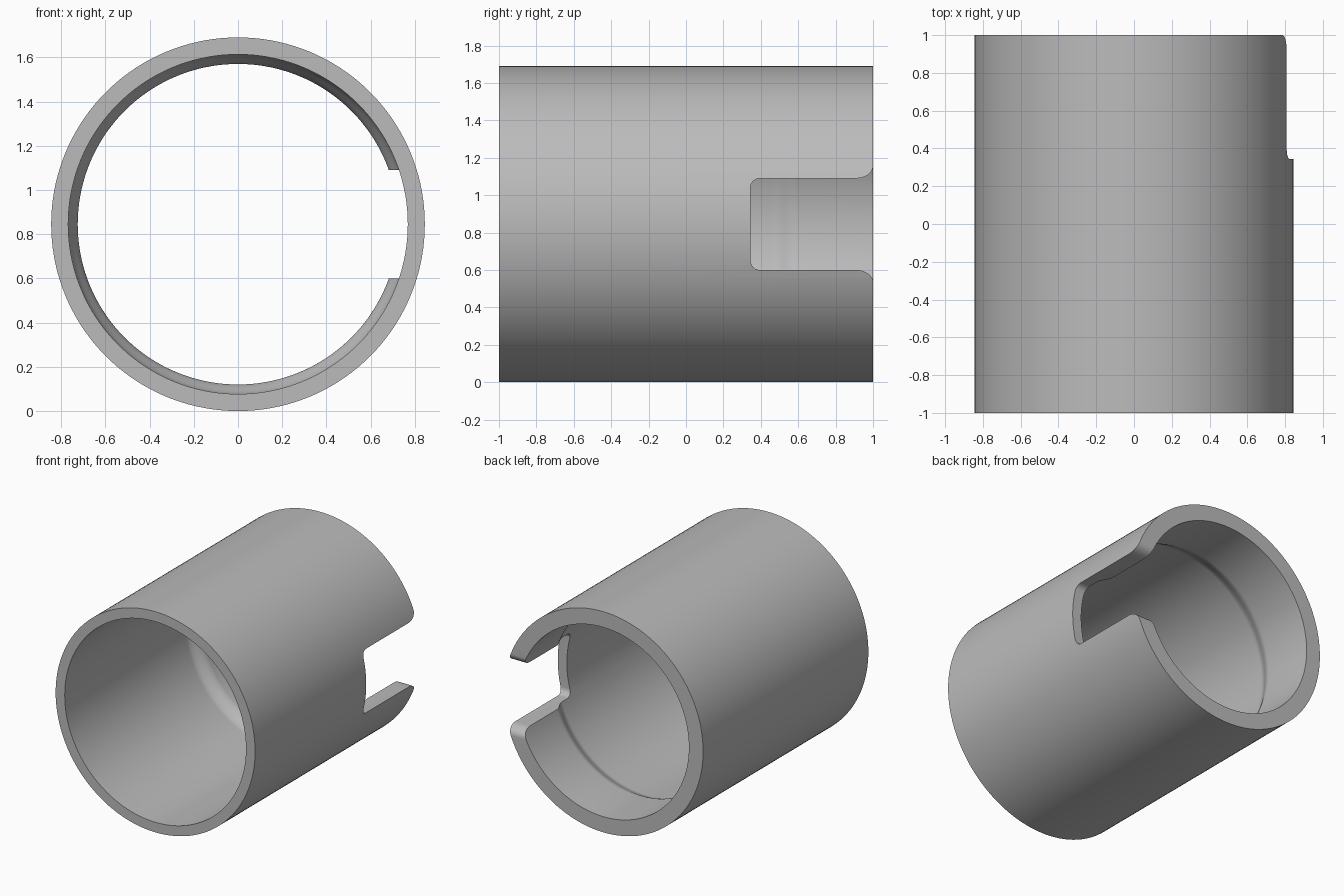
import bpy, bmesh
from math import sin, cos, pi, radians
from mathutils import Matrix, Vector

if "Cube" in bpy.data.objects:
    bpy.data.objects.remove(bpy.data.objects["Cube"], do_unlink=True)

OUTER, BORE, LIP = 0.845, 0.768, 0.725   # sleeve radii
STEP_START, STEP_END = 0.46, 0.59        # blend from wide bore to narrow lip
SEGMENTS = 144


def make_object(name, bm):
    bmesh.ops.recalc_face_normals(bm, faces=bm.faces)
    mesh = bpy.data.meshes.new(name)
    bm.to_mesh(mesh)
    bm.free()
    obj = bpy.data.objects.new(name, mesh)
    bpy.context.collection.objects.link(obj)
    return obj


def arc(cy, cz, ry, rz, start, end, steps=10):
    angles = [radians(start + (end - start) * i / steps) for i in range(steps + 1)]
    return [(cy + ry * cos(a), cz + rz * sin(a)) for a in angles]


# Sleeve: wall section (radius, y) turned around the y axis
section = [(OUTER, 1), (OUTER, -1), (BORE, -1)]
for i in range(13):
    t = i / 12
    blend = (1 - cos(pi * t)) / 2
    section.append((BORE + (LIP - BORE) * blend, STEP_START + (STEP_END - STEP_START) * t))
section.append((LIP, 1))

bm = bmesh.new()
rings = []
for i in range(SEGMENTS):
    a = 2 * pi * i / SEGMENTS
    rings.append([bm.verts.new((r * cos(a), y, OUTER + r * sin(a))) for r, y in section])
for i, ring in enumerate(rings):
    following = rings[(i + 1) % SEGMENTS]
    for j in range(len(section)):
        k = (j + 1) % len(section)
        bm.faces.new((ring[j], ring[k], following[k], following[j]))
sleeve = make_object("sleeve", bm)

# Slot cutter: rounded inner corners and a flared mouth, mirrored about mid height
HALF, END, ROUND = 0.245, 0.345, 0.05
FLARE_Y, FLARE_Z = 0.09, 0.066
upper = arc(END + ROUND, HALF - ROUND, ROUND, ROUND, 180, 90)
upper += arc(1 - FLARE_Y, HALF + FLARE_Z, FLARE_Y, FLARE_Z, -90, 0)
upper.append((1.1, HALF + FLARE_Z))
outline = upper + [(y, -z) for y, z in reversed(upper)]

bm = bmesh.new()
face = bm.faces.new([bm.verts.new((0.3, y, OUTER + z)) for y, z in outline])
extruded = bmesh.ops.extrude_face_region(bm, geom=[face])["geom"]
bmesh.ops.translate(bm, vec=(0.8, 0, 0),
                    verts=[v for v in extruded if isinstance(v, bmesh.types.BMVert)])
cutter = make_object("slot_cutter", bm)
cutter.hide_render = True

# Cut the slot and keep the result
cut = sleeve.modifiers.new("slot", "BOOLEAN")
cut.operation = "DIFFERENCE"
cut.solver = "EXACT"
cut.object = cutter
bpy.ops.object.select_all(action="DESELECT")
bpy.context.view_layer.objects.active = sleeve
sleeve.select_set(True)
bpy.ops.object.modifier_apply(modifier=cut.name)
bpy.data.objects.remove(cutter, do_unlink=True)

# Colour and shading
grey = bpy.data.materials.new("plain grey")
grey.use_nodes = True
colour = (0.5, 0.5, 0.5, 1)
grey.diffuse_color = colour
grey.node_tree.nodes["Principled BSDF"].inputs["Base Color"].default_value = colour
sleeve.data.materials.clear()
sleeve.data.materials.append(grey)
bpy.ops.object.shade_smooth_by_angle(angle=radians(30))
